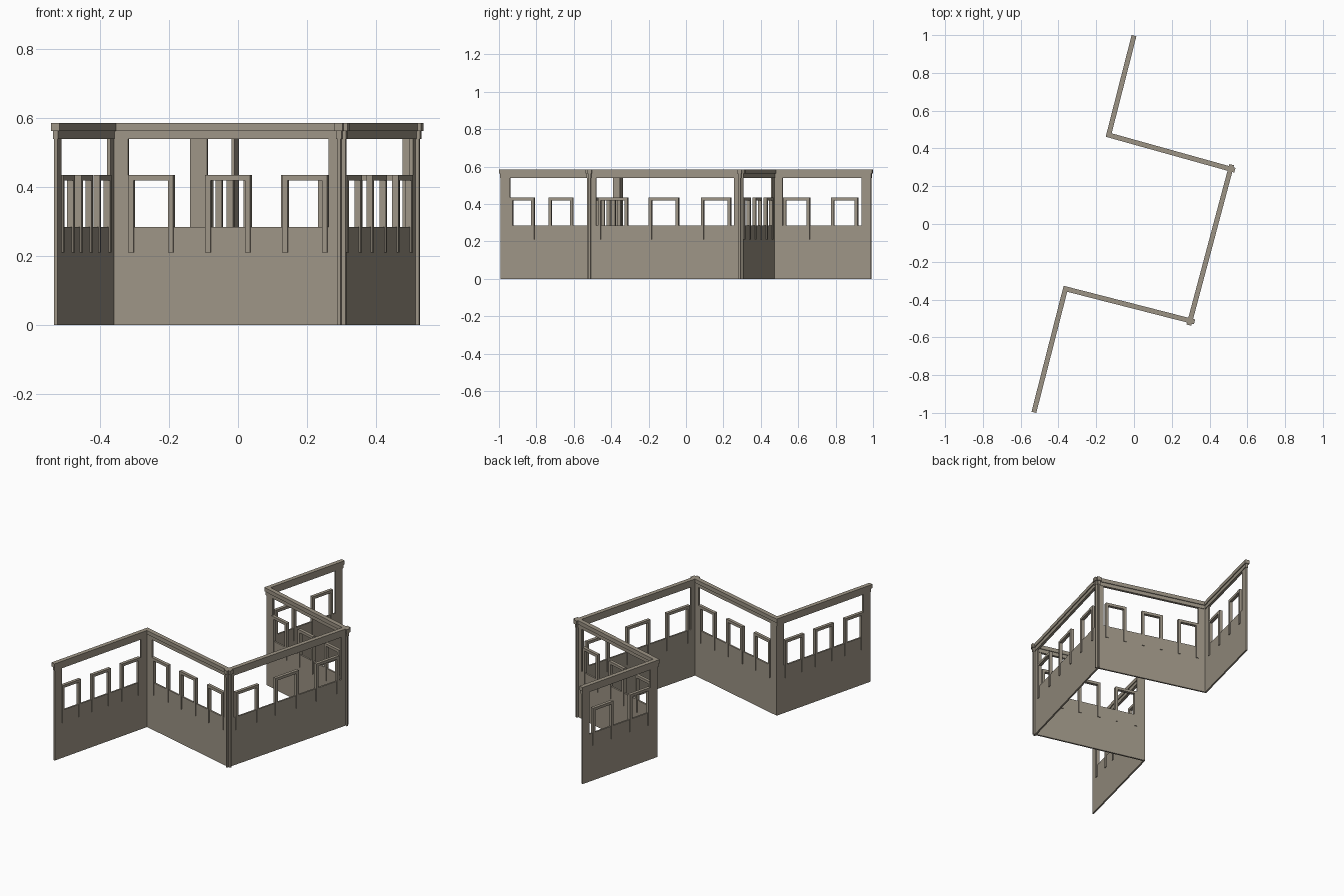
import bpy
import bmesh
from mathutils import Matrix, Vector

cube = bpy.data.objects.get("Cube")
if cube:
    bpy.data.objects.remove(cube, do_unlink=True)

stone = bpy.data.materials.new("warm_grey_stone")
stone.use_nodes = True
COLOR = (0.335, 0.295, 0.235, 1)
stone.diffuse_color = COLOR
stone.node_tree.nodes["Principled BSDF"].inputs["Base Color"].default_value = COLOR

# Heights
SILL, BEAM, CORNICE, TOP = 0.285, 0.54, 0.562, 0.585
FRAME_LOW, FRAME_TOP = 0.21, 0.435
# Thicknesses
WALL_T, BEAM_T, CORNICE_T, FRAME_T = 0.01, 0.016, 0.026, 0.019
POST_W, JAMB_W = 0.05, 0.016


def make_part(name, place, boxes):
    """One object from boxes given as (start, end, bottom, top, thickness) along a wall."""
    bm = bmesh.new()
    for start, end, low, high, thick in boxes:
        size = Matrix.Diagonal((end - start, thick, high - low, 1))
        centre = Matrix.Translation(((start + end) / 2, 0, (low + high) / 2))
        bmesh.ops.create_cube(bm, size=1, matrix=place @ centre @ size)
    mesh = bpy.data.meshes.new(name)
    bm.to_mesh(mesh)
    bm.free()
    mesh.materials.append(stone)
    obj = bpy.data.objects.new(name, mesh)
    bpy.context.collection.objects.link(obj)
    return obj


def frame_boxes(centre, width):
    """Two jambs and a lintel of a window surround."""
    a, b = centre - width / 2, centre + width / 2
    return [(a, a + JAMB_W, FRAME_LOW, FRAME_TOP, FRAME_T),
            (b - JAMB_W, b, FRAME_LOW, FRAME_TOP, FRAME_T),
            (a + JAMB_W, b - JAMB_W, FRAME_TOP - JAMB_W, FRAME_TOP, FRAME_T)]


def build_wall(name, start, end, over, windows, width):
    """over: how far the beam runs past each end; windows: centres as fractions of length."""
    start, end = Vector(start), Vector(end)
    run = end - start
    length = run.length
    angle = Vector((1, 0)).angle_signed(run) * -1
    place = Matrix.Translation((start.x, start.y, 0)) @ Matrix.Rotation(angle, 4, "Z")
    o1, o2 = over
    w1, w2 = o1 - 0.008, o2 - 0.008
    make_part(name + "_parapet", place, [(-w1, length + w2, 0, SILL, WALL_T)])
    make_part(name + "_posts", place,
              [(-w1, POST_W - w1, SILL, BEAM, WALL_T),
               (length + w2 - POST_W, length + w2, SILL, BEAM, WALL_T)])
    make_part(name + "_beam", place, [(-o1 + 0.005, length + o2 - 0.005, BEAM, CORNICE, BEAM_T)])
    make_part(name + "_cornice", place, [(-o1, length + o2, CORNICE, TOP, CORNICE_T)])
    frames = [box for f in windows for box in frame_boxes(f * length, width)]
    make_part(name + "_window_frames", place, frames)


# Corners of the zigzag, from the front end to the back end
front_end, front_inner, front_outer = (-0.53, -0.997), (-0.363, -0.343), (0.297, -0.512)
back_outer, back_inner, back_end = (0.511, 0.291), (-0.134, 0.471), (0.0, 0.997)
FREE, INNER, OUTER = 0.0, 0.011, 0.024
THREE = (0.165, 0.5, 0.835)

build_wall("front_wing", front_end, front_inner, (FREE, INNER), (0.186, 0.503, 0.82), 0.135)
build_wall("front_wall", front_inner, front_outer, (INNER, OUTER), (0.17, 0.508, 0.846), 0.135)
build_wall("main_wall", front_outer, back_outer, (OUTER, OUTER), (0.152, 0.491, 0.838), 0.164)
build_wall("back_wall", back_outer, back_inner, (OUTER, INNER), THREE, 0.128)
build_wall("back_wing", back_inner, back_end, (INNER, FREE), (0.23, 0.717), 0.147)
